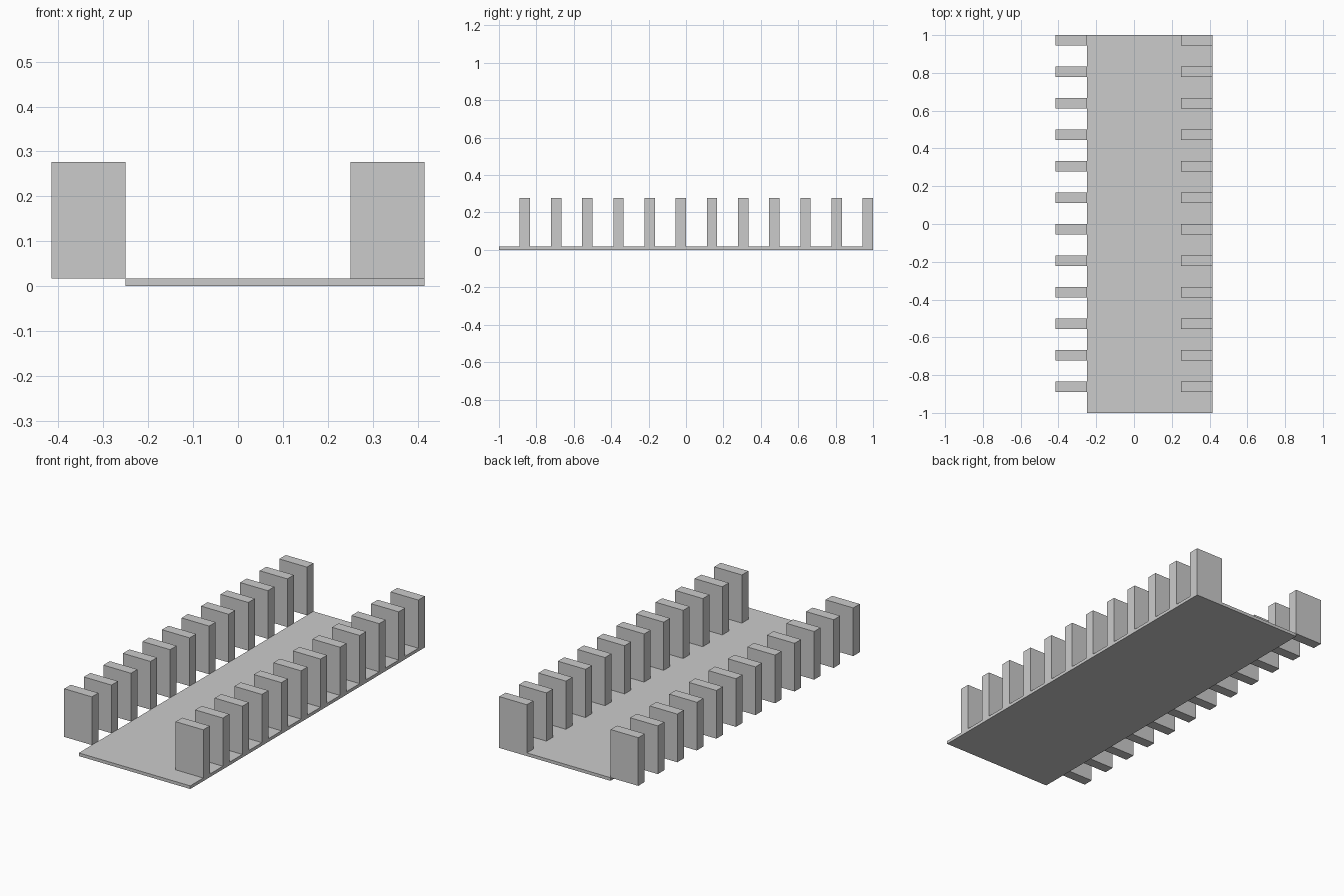
import bpy

if "Cube" in bpy.data.objects:
    bpy.data.objects.remove(bpy.data.objects["Cube"])

PITCH = 1 / 6       # spacing of the fins along y
FIN_DEPTH = 1 / 18  # fin thickness along y
BASE_TOP = 0.017
FIN_TOP = 0.277


def box(name, x, y, z):
    """Axis-aligned box from (min, max) pairs."""
    bpy.ops.mesh.primitive_cube_add(size=1)
    ob = bpy.context.object
    ob.name = name
    centre = [(a + b) / 2 for a, b in (x, y, z)]
    size = [b - a for a, b in (x, y, z)]
    for v in ob.data.vertices:
        v.co = [v.co[i] * size[i] + centre[i] for i in range(3)]
    return ob


# thin base plate, flush with the right fins and ending at the left fins
box("base_plate", (-0.25, 0.415), (-1, 1), (0, BASE_TOP))

# two rows of twelve upright fins
for side, x in (("left", (-0.415, -0.25)), ("right", (0.25, 0.415))):
    fin = box(side + "_fins", x, (1 - FIN_DEPTH, 1), (BASE_TOP, FIN_TOP))
    arr = fin.modifiers.new("row", 'ARRAY')
    arr.count = 12
    arr.use_relative_offset = False
    arr.use_constant_offset = True
    arr.constant_offset_displace = (0, -PITCH, 0)
